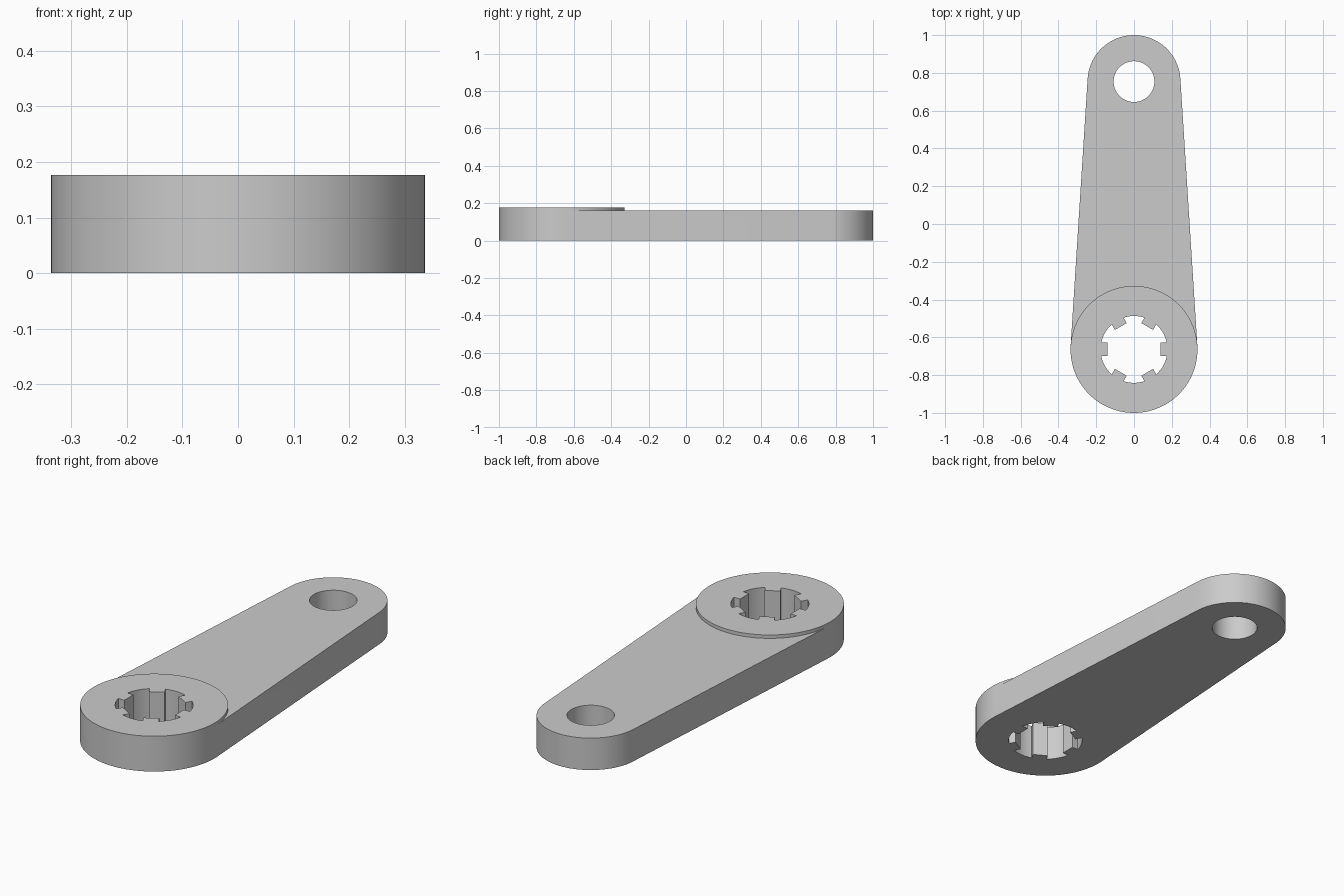
import bpy, bmesh
from math import sin, cos, asin, pi, tau
from mathutils import Vector

if "Cube" in bpy.data.objects:
    bpy.data.objects.remove(bpy.data.objects["Cube"])

# Main dimensions
BOSS_Y, BOSS_R = -0.664, 0.336
TIP_Y, TIP_R = 0.754, 0.246
PIN_R = 0.108
BORE_R, TOOTH_R, TOOTH_HALF = 0.177, 0.14, 0.036
ARM_TOP, BOSS_TOP = 0.16, 0.177


def arc(cy, r, start, end, steps):
    angles = [start + (end - start) * i / steps for i in range(steps + 1)]
    return [(r * cos(a), cy + r * sin(a)) for a in angles]


def toothed_bore(cy):
    """Round bore with six square teeth pointing inwards."""
    points = []
    half = asin(TOOTH_HALF / BORE_R)
    for k in range(6):
        t = k * tau / 6
        for w in (-TOOTH_HALF, TOOTH_HALF):
            points.append((TOOTH_R * cos(t) - w * sin(t),
                           cy + TOOTH_R * sin(t) + w * cos(t)))
        points += arc(cy, BORE_R, t + half, t + tau / 6 - half, 8)
    return points


bm = bmesh.new()


def wall(loop, z0, z1):
    low = [bm.verts.new((x, y, z0)) for x, y in loop]
    high = [bm.verts.new((x, y, z1)) for x, y in loop]
    for i in range(len(loop)):
        j = (i + 1) % len(loop)
        bm.faces.new((low[i], low[j], high[j], high[i]))


def cap(loops, z, normal):
    edges = []
    for loop in loops:
        vs = [bm.verts.new((x, y, z)) for x, y in loop]
        edges += [bm.edges.new((vs[i - 1], vs[i])) for i in range(len(vs))]
    bmesh.ops.triangle_fill(bm, edges=edges, use_beauty=True,
                            normal=Vector((0, 0, normal)))


# Profiles: the straight flanks are tangent to both round ends
tilt = asin((BOSS_R - TIP_R) / (TIP_Y - BOSS_Y))
tip_arc = arc(TIP_Y, TIP_R, tilt, pi - tilt, 48)
boss_front = arc(BOSS_Y, BOSS_R, pi - tilt, tau + tilt, 56)
boss_back = arc(BOSS_Y, BOSS_R, tilt, pi - tilt, 48)
boss_circle = boss_back + boss_front[1:-1]
outline = tip_arc + boss_front
bore = toothed_bore(BOSS_Y)
pin_hole = arc(TIP_Y, PIN_R, 0, tau, 64)[:-1]

# Outer walls, bore and pin hole
wall(outline, 0, ARM_TOP)
wall(boss_circle, ARM_TOP, BOSS_TOP)
wall(bore, 0, BOSS_TOP)
wall(pin_hole, 0, ARM_TOP)

# Underside, arm top and raised boss top
cap([outline, bore, pin_hole], 0, -1)
cap([tip_arc + boss_back[::-1], pin_hole], ARM_TOP, 1)
cap([boss_circle, bore], BOSS_TOP, 1)

bmesh.ops.remove_doubles(bm, verts=bm.verts, dist=0.0001)
bmesh.ops.recalc_face_normals(bm, faces=bm.faces)
mesh = bpy.data.meshes.new("lever_arm")
bm.to_mesh(mesh)
bm.free()

# Single grey material
grey = bpy.data.materials.new("plain grey")
grey.use_nodes = True
colour = (0.6, 0.6, 0.6, 1)
grey.diffuse_color = colour
grey.node_tree.nodes["Principled BSDF"].inputs["Base Color"].default_value = colour
mesh.materials.append(grey)

lever = bpy.data.objects.new("lever_arm", mesh)
bpy.context.collection.objects.link(lever)
bpy.ops.object.select_all(action='DESELECT')
lever.select_set(True)
bpy.context.view_layer.objects.active = lever
bpy.ops.object.shade_smooth_by_angle(angle=pi / 6)
